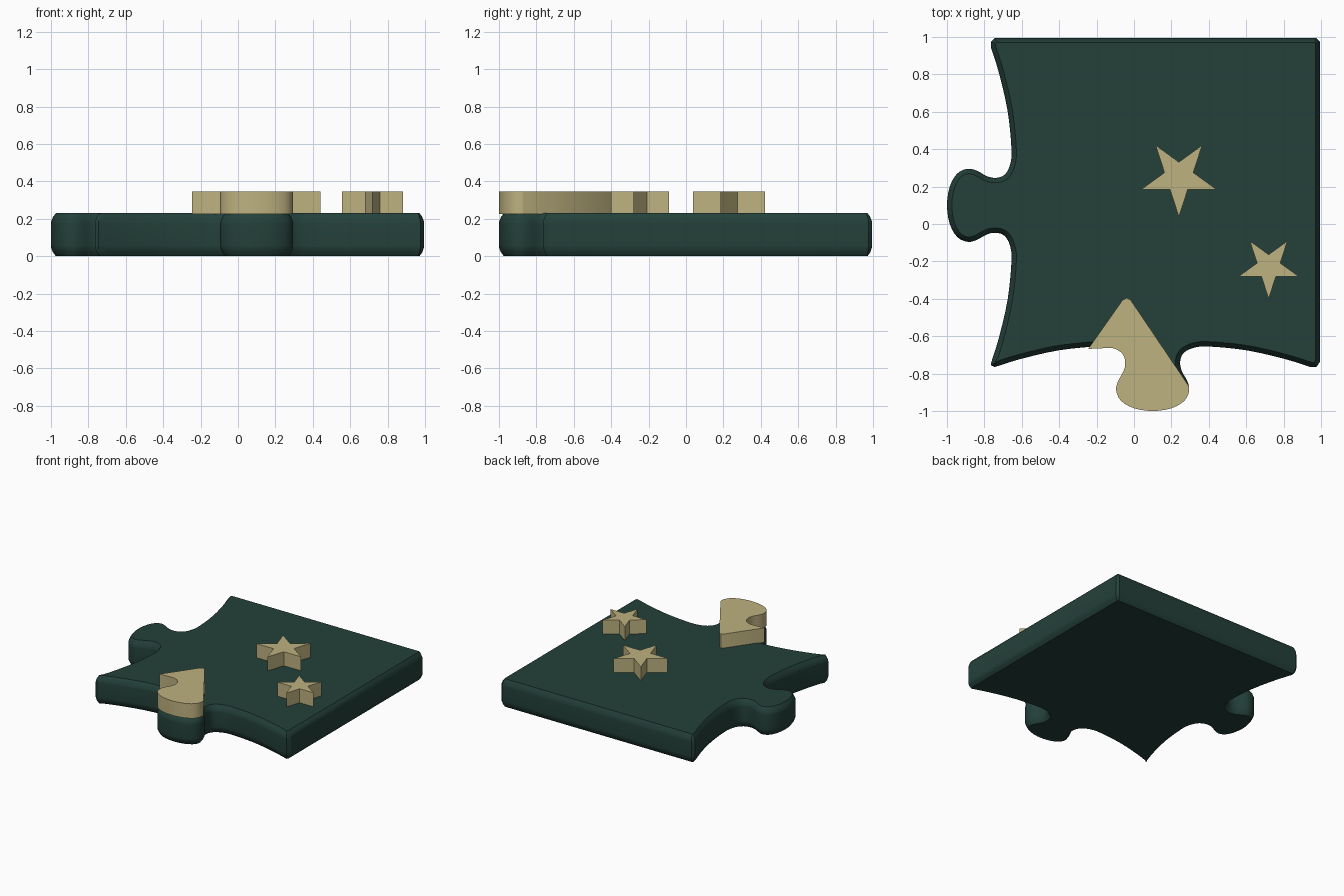
import bpy, bmesh, math
from mathutils import Vector

if "Cube" in bpy.data.objects:
    bpy.data.objects.remove(bpy.data.objects["Cube"])


def material(name, rgb):
    m = bpy.data.materials.new(name)
    m.diffuse_color = (*rgb, 1)
    m.use_nodes = True
    m.node_tree.nodes["Principled BSDF"].inputs["Base Color"].default_value = m.diffuse_color
    return m


GREEN = material("dark green", (0.017, 0.051, 0.042))
GOLD = material("pale gold", (0.515, 0.445, 0.216))


def smooth_curve(pts, steps=3):
    """Catmull-Rom curve through the points."""
    p = [Vector(q) for q in pts]
    p = [2 * p[0] - p[1]] + p + [2 * p[-1] - p[-2]]
    out = []
    for a, b, c, d in zip(p, p[1:], p[2:], p[3:]):
        for i in range(steps):
            t = i / steps
            out.append(0.5 * (2 * b + (c - a) * t + (2 * a - 5 * b + 4 * c - d) * t * t
                              + (3 * b - a - 3 * c + d) * t ** 3))
    return out + [p[-2]]


def inset(loop, dist):
    """Move a counter-clockwise outline inward along its normals."""
    out = []
    for i, p in enumerate(loop):
        e1 = (p - loop[i - 1]).normalized()
        e2 = (loop[(i + 1) % len(loop)] - p).normalized()
        t = (e1 + e2).normalized()
        out.append(p + Vector((-t.y, t.x)) * dist)
    return out


def loft(name, outline, levels, mat, angle=30):
    """Stack insets of one outline; levels are (z, inset)."""
    bm = bmesh.new()
    rings = [[bm.verts.new((p.x, p.y, z)) for p in inset(outline, d)] for z, d in levels]
    n = len(outline)
    for lo, hi in zip(rings, rings[1:]):
        for i in range(n):
            j = (i + 1) % n
            bm.faces.new((lo[i], lo[j], hi[j], hi[i]))
    bm.faces.new(rings[0][::-1])
    bm.faces.new(rings[-1])
    me = bpy.data.meshes.new(name)
    bm.to_mesh(me)
    bm.free()
    ob = bpy.data.objects.new(name, me)
    me.materials.append(mat)
    bpy.context.collection.objects.link(ob)
    bpy.ops.object.select_all(action='DESELECT')
    ob.select_set(True)
    bpy.context.view_layer.objects.active = ob
    bpy.ops.object.shade_smooth_by_angle(angle=math.radians(angle))
    return ob


# Front edge: right half of the knob profile, mirrored about x = 0.1
half = [(0.1, -1.0), (0.2, -0.985), (0.27, -0.945), (0.295, -0.89), (0.285, -0.84),
        (0.255, -0.785), (0.247, -0.735), (0.265, -0.69), (0.32, -0.662), (0.4, -0.655),
        (0.6, -0.675), (0.8, -0.72), (0.945, -0.765)]
edge = [(0.2 - x, y) for x, y in half[:0:-1]] + half
front = smooth_curve(edge)
# Left edge is the front edge reflected across the diagonal
left = [Vector((p.y, p.x)) for p in reversed(front)]
outline = (front + [Vector(q) for q in ((0.975, -0.765), (0.995, -0.735), (0.995, 0.975), (0.975, 0.995),
                                        (-0.745, 0.995), (-0.765, 0.975))]
           + left + [Vector((-0.765, -0.755))])

# Puzzle plate with rounded rims
loft("puzzle_plate", outline,
     [(0, 0.026), (0.02, 0.011), (0.045, 0.001), (0.055, 0), (0.175, 0), (0.185, 0.001),
      (0.21, 0.011), (0.23, 0.026)], GREEN)

# Raised wedge covering the front knob
knob = [p for p in front if p.y < -0.66 and -0.245 < p.x < 0.297
        and not (p.x > 0.1 and p.y > -0.865)]
wedge = [Vector((-0.245, -0.668))] + knob + [Vector(q) for q in (
    (0.294, -0.868), (-0.018, -0.406), (-0.04, -0.395), (-0.06, -0.405))]
loft("raised_wedge", wedge, [(0.225, 0), (0.345, 0)], GOLD)


# Five-pointed stars, one point facing forward
def star(name, x, y, r):
    pts = []
    for i in range(10):
        a = -math.pi / 2 + i * math.pi / 5
        k = r if i % 2 == 0 else r * 0.382
        pts.append(Vector((x + k * math.cos(a), y + k * math.sin(a))))
    loft(name, pts, [(0.225, 0), (0.345, 0)], GOLD)


star("large_star", 0.24, 0.25, 0.212)
star("small_star", 0.72, -0.229, 0.171)
